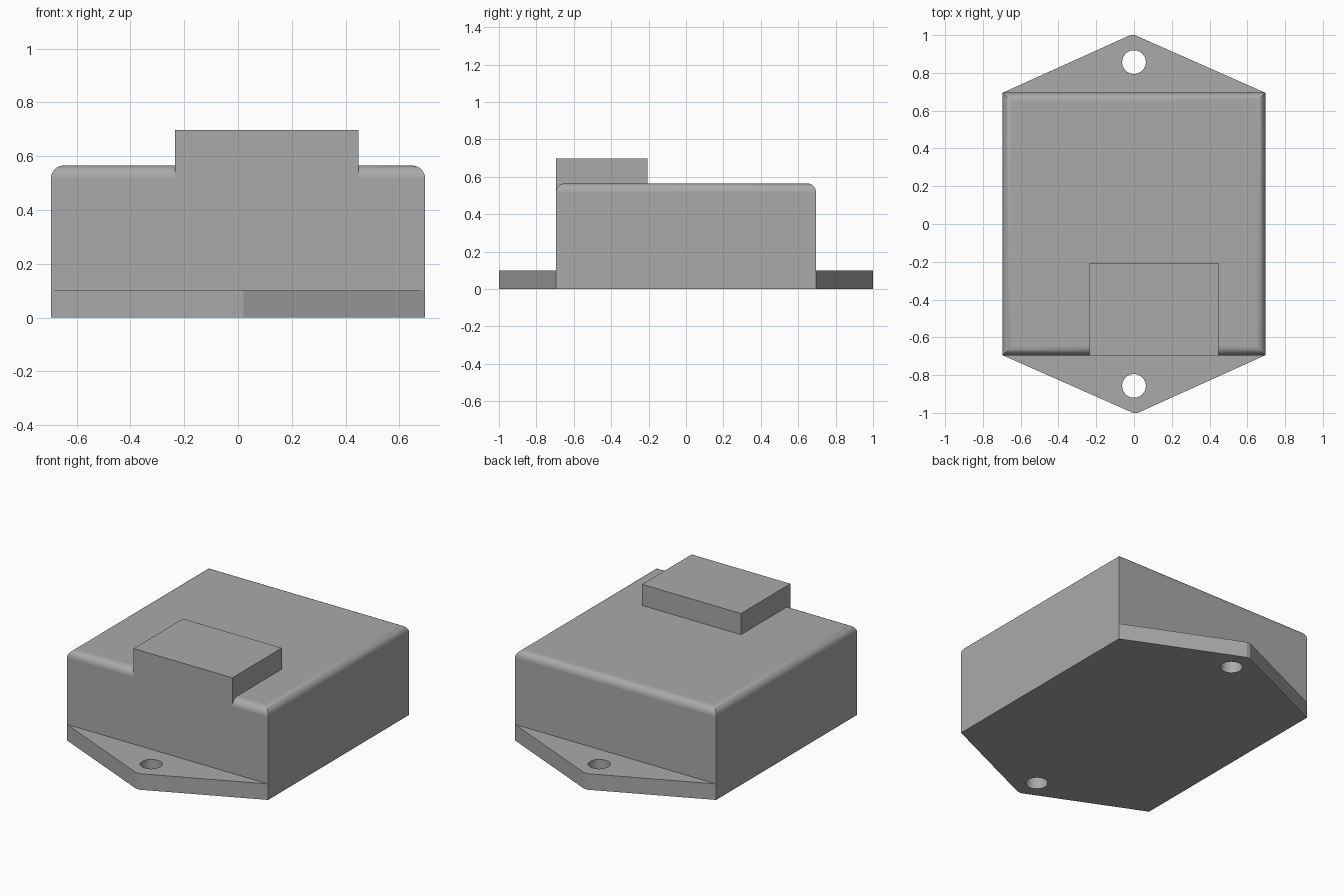
import bpy, bmesh
from math import radians, sin, cos, tau

if "Cube" in bpy.data.objects:
    bpy.data.objects.remove(bpy.data.objects["Cube"])

W = 0.695       # half width of the housing
H = 0.565       # housing height
TAB_H = 0.10    # mounting tab thickness

# Mid-grey plastic for every part
grey = bpy.data.materials.new("dark_grey")
grey.diffuse_color = (0.4, 0.4, 0.4, 1)
grey.use_nodes = True
grey.node_tree.nodes["Principled BSDF"].inputs["Base Color"].default_value = grey.diffuse_color


def finish(bm, name):
    bmesh.ops.recalc_face_normals(bm, faces=bm.faces)
    mesh = bpy.data.meshes.new(name)
    bm.to_mesh(mesh)
    bm.free()
    mesh.materials.append(grey)
    ob = bpy.data.objects.new(name, mesh)
    bpy.context.collection.objects.link(ob)
    return ob


def box(lo, hi):
    bm = bmesh.new()
    bmesh.ops.create_cube(bm, size=1)
    for v in bm.verts:
        v.co = [lo[i] + (v.co[i] + 0.5) * (hi[i] - lo[i]) for i in range(3)]
    return bm


def smooth(ob, angle):
    bpy.ops.object.select_all(action='DESELECT')
    ob.select_set(True)
    bpy.context.view_layer.objects.active = ob
    bpy.ops.object.shade_smooth_by_angle(angle=radians(angle))


# Housing with rounded top edges
bm = box((-W, -W, 0), (W, W, H))
top = [e for e in bm.edges if all(v.co.z > H - 1e-4 for v in e.verts)]
bmesh.ops.bevel(bm, geom=top, offset=0.047, segments=8, profile=0.5, affect='EDGES')
housing = finish(bm, "housing")
smooth(housing, 25)
for p in housing.data.polygons:
    if max(abs(c) for c in p.normal) > 0.9999:
        p.use_smooth = False

# Raised connector block, joined flush with the housing front
block = finish(box((-0.235, -W, 0.3), (0.448, -0.207, 0.697)), "connector_block")
block.hide_render = True
block.hide_viewport = True
join = housing.modifiers.new("join_block", 'BOOLEAN')
join.operation = 'UNION'
join.solver = 'EXACT'
join.object = block


# Tapered mounting tabs with a narrow flat tip and a screw hole
def tab(name, side):
    bm = bmesh.new()
    outline = [(-W, side * W), (W, side * W), (-0.02 * side, side), (0.005 * side, side)]
    if side > 0:
        outline[2:] = outline[:1:-1]
    else:
        outline[2:] = [(0.02, -1), (-0.005, -1)]
    hole = [(0.063 * cos(tau * i / 24), side * 0.857 + 0.063 * sin(tau * i / 24))
            for i in range(24)]
    edges = []
    for loop in (outline, hole):
        vs = [bm.verts.new((x, y, 0)) for x, y in loop]
        edges += [bm.edges.new((vs[i - 1], vs[i])) for i in range(len(vs))]
    bmesh.ops.triangle_fill(bm, edges=edges, use_beauty=True)
    ext = bmesh.ops.extrude_face_region(bm, geom=bm.faces[:], use_keep_orig=True)
    for v in ext["geom"]:
        if isinstance(v, bmesh.types.BMVert):
            v.co.z = TAB_H
    # open the side that meets the housing
    inner = [f for f in bm.faces if all(abs(abs(v.co.y) - W) < 1e-4 for v in f.verts)]
    bmesh.ops.delete(bm, geom=inner, context='FACES_ONLY')
    smooth(finish(bm, name), 20)


tab("front_tab", -1)
tab("back_tab", 1)
